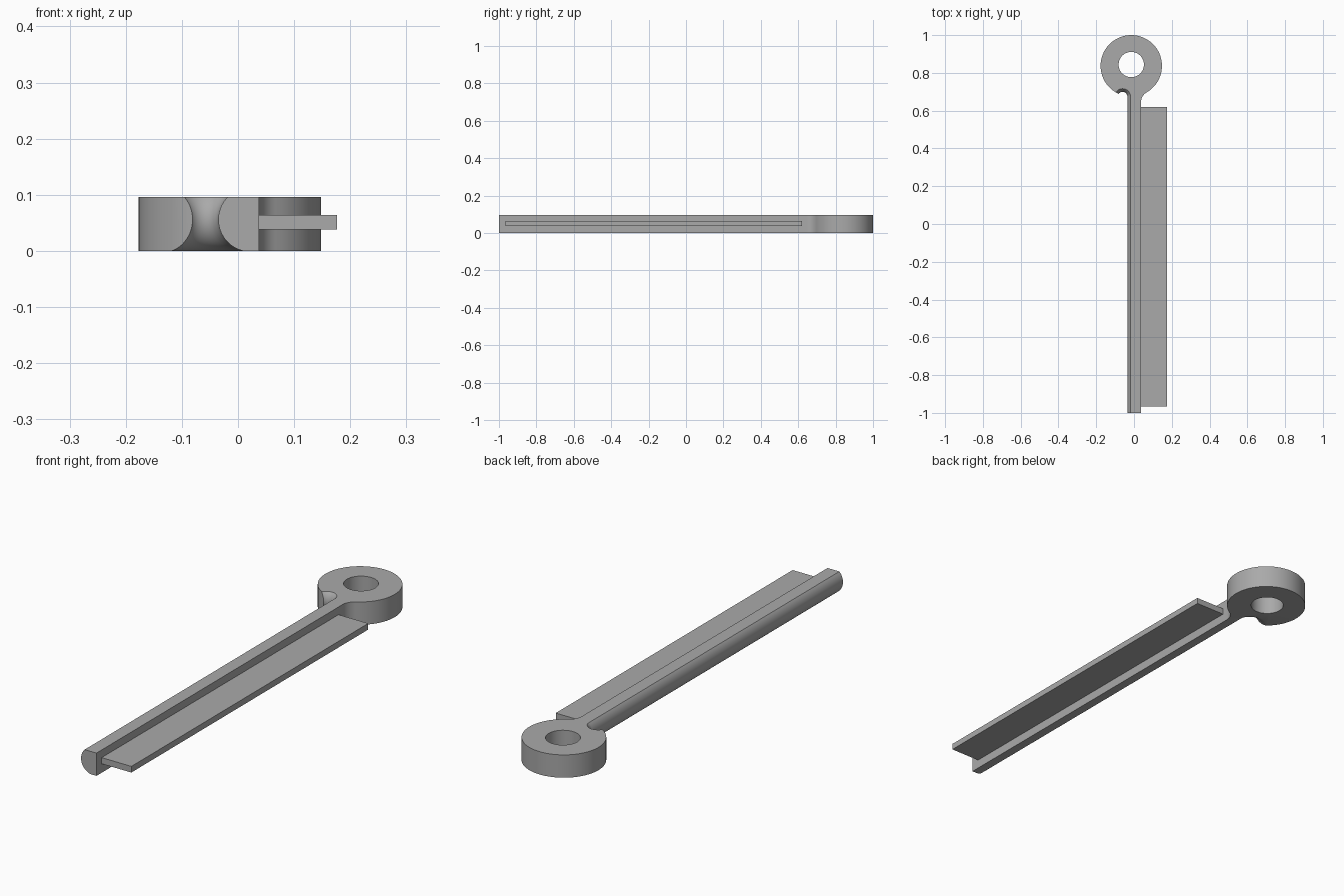
import bpy, bmesh
from math import sin, cos, pi, sqrt, atan2, radians

if "Cube" in bpy.data.objects:
    bpy.data.objects.remove(bpy.data.objects["Cube"], do_unlink=True)

grey = bpy.data.materials.new("plain grey")
grey.use_nodes = True
GREY = (0.4, 0.4, 0.4, 1)
grey.diffuse_color = GREY
grey.node_tree.nodes["Principled BSDF"].inputs["Base Color"].default_value = GREY

HEIGHT = 0.0965
RING_X, RING_Y, RING_R = -0.0145, 0.8375, 0.1625
HOLE_Y, HOLE_R = 0.844, 0.067
ROD_RIGHT, FRONT = 0.037, -1.0


def arc(cx, cy, r, start, end, steps):
    return [(cx + r * cos(start + (end - start) * i / steps),
             cy + r * sin(start + (end - start) * i / steps)) for i in range(steps + 1)]


def loft(name, layers):
    """Solid from matching outlines, each given as (z, points)."""
    bm = bmesh.new()
    rings = [[bm.verts.new((x, y, z)) for x, y in pts] for z, pts in layers]
    n = len(rings[0])
    for low, high in zip(rings, rings[1:]):
        for i in range(n):
            j = (i + 1) % n
            bm.faces.new((low[i], low[j], high[j], high[i]))
    bm.faces.new(rings[0][::-1])
    bm.faces.new(rings[-1])
    bmesh.ops.recalc_face_normals(bm, faces=bm.faces)
    mesh = bpy.data.meshes.new(name)
    bm.to_mesh(mesh)
    bm.free()
    mesh.materials.append(grey)
    obj = bpy.data.objects.new(name, mesh)
    bpy.context.collection.objects.link(obj)
    return obj


# Rod and eye ring in one outline, with a fillet on the right of the neck
fillet_r = 0.06
fx = ROD_RIGHT + fillet_r
fy = RING_Y - sqrt((RING_R + fillet_r) ** 2 - (fx - RING_X) ** 2)
to_ring = atan2(RING_Y - fy, RING_X - fx)
axis_x, axis_y = -0.0605, 0.674
left_end = atan2(-sqrt(RING_R ** 2 - (axis_x - RING_X) ** 2), axis_x - RING_X) + 2 * pi
outline = [(axis_x, FRONT), (ROD_RIGHT, FRONT)]
outline += arc(fx, fy, fillet_r, pi, to_ring, 10)
outline += arc(RING_X, RING_Y, RING_R, to_ring - pi, left_end, 80)[1:]
body = loft("rod_with_eye", [(0, outline), (HEIGHT, outline)])

# Hole through the eye
circle = arc(RING_X, HOLE_Y, HOLE_R, 0, 2 * pi, 64)[:-1]
hole = loft("hole_cutter", [(-0.05, circle), (HEIGHT + 0.05, circle)])

# Cutter that rounds the left side of the rod and scoops out the neck
round_x, round_z, round_r = 0.0225, 0.056, 0.0575


def scoop(z):
    r = round_x - sqrt(round_r ** 2 - (z - round_z) ** 2) - axis_x
    return ([(axis_x - r, FRONT - 0.1), (axis_x + r, FRONT - 0.1)]
            + arc(axis_x, axis_y, r, 0, pi, 32))


low = atan2(-round_z, sqrt(round_r ** 2 - round_z ** 2))
high = atan2(HEIGHT - round_z, sqrt(round_r ** 2 - (HEIGHT - round_z) ** 2))
heights = [round_z + round_r * sin(low + (high - low) * i / 24) for i in range(25)]
layers = [(z, scoop(z)) for z in heights]
layers = [(-0.02, layers[0][1])] + layers + [(HEIGHT + 0.02, layers[-1][1])]
side = loft("side_cutter", layers)

bpy.context.view_layer.objects.active = body
body.select_set(True)
for cutter in (hole, side):
    mod = body.modifiers.new("cut", "BOOLEAN")
    mod.operation = "DIFFERENCE"
    mod.solver = "EXACT"
    mod.object = cutter
    bpy.ops.object.modifier_apply(modifier=mod.name)
for cutter in (hole, side):
    bpy.data.objects.remove(cutter, do_unlink=True)
bpy.ops.object.shade_smooth_by_angle(angle=radians(30))

# Flat blade along the right side of the rod
blade = [(ROD_RIGHT - 0.005, -0.965), (0.176, -0.965), (0.176, 0.62), (ROD_RIGHT - 0.005, 0.62)]
loft("blade", [(0.038, blade), (0.064, blade)])
